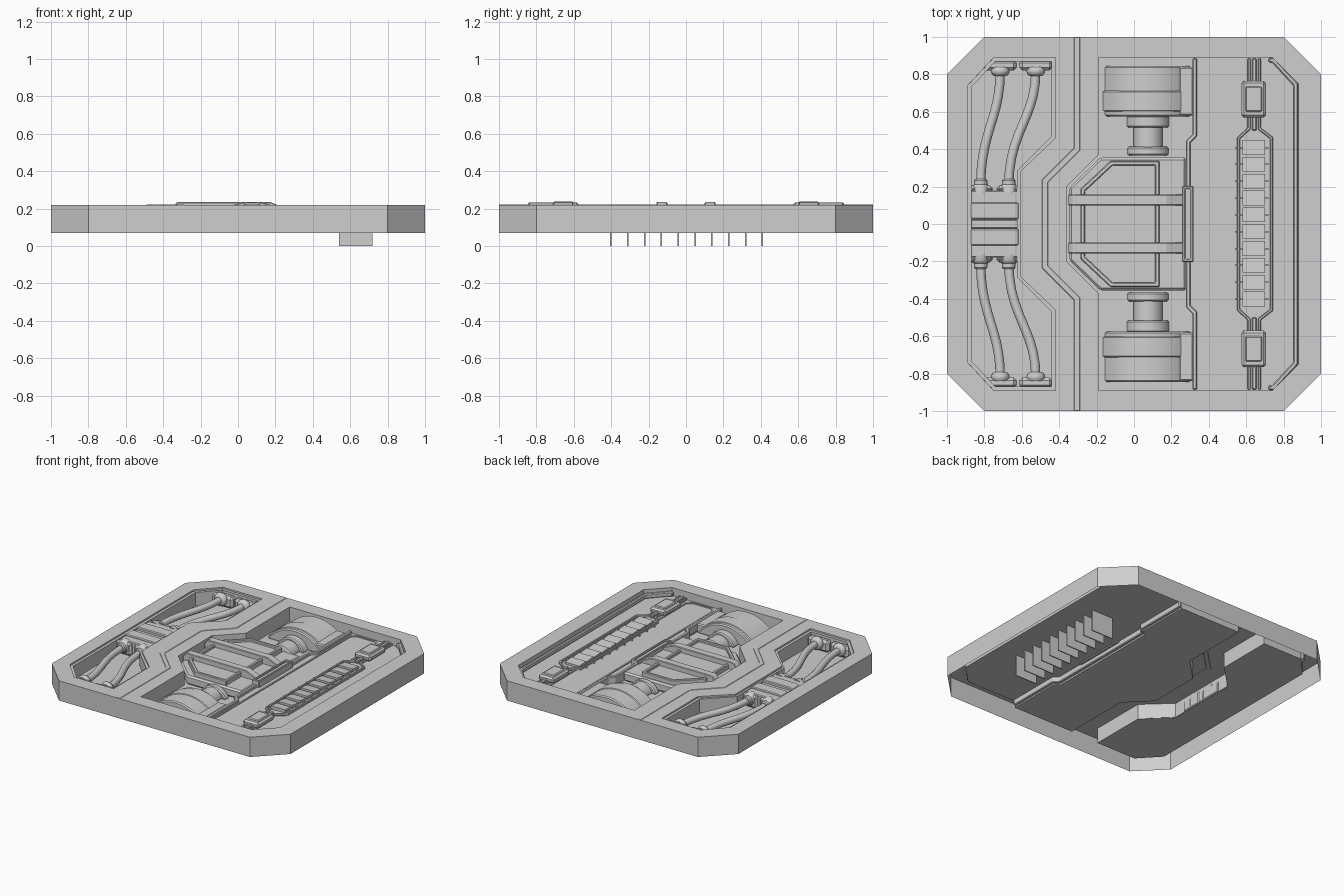
import bpy, bmesh, math
from mathutils import Vector

if "Cube" in bpy.data.objects:
    bpy.data.objects.remove(bpy.data.objects["Cube"])

GREY = bpy.data.materials.new("light_grey")
GREY.diffuse_color = (0.62, 0.62, 0.62, 1)
GREY.use_nodes = True
GREY.node_tree.nodes["Principled BSDF"].inputs["Base Color"].default_value = GREY.diffuse_color
TOP, BASE = 0.22, 0.07            # rim top, shell bottom
LEFT, MID, RIGHT = 0.105, 0.11, 0.16   # pocket floors


def finish(name, bm, bevel=0.0, smooth=False):
    bmesh.ops.recalc_face_normals(bm, faces=bm.faces)
    me = bpy.data.meshes.new(name)
    bm.to_mesh(me)
    bm.free()
    me.materials.append(GREY)
    ob = bpy.data.objects.new(name, me)
    bpy.context.collection.objects.link(ob)
    if bevel:
        m = ob.modifiers.new("bevel", 'BEVEL')
        m.width, m.segments, m.limit_method = bevel, 1, 'ANGLE'
    if smooth:
        bpy.ops.object.select_all(action='DESELECT')
        ob.select_set(True)
        bpy.context.view_layer.objects.active = ob
        bpy.ops.object.shade_smooth_by_angle(angle=math.radians(35))
    return ob


def sweep(name, a, b, bevel=0.0, smooth=False):
    """Solid between two matching outlines."""
    bm = bmesh.new()
    va, vb = [bm.verts.new(p) for p in a], [bm.verts.new(p) for p in b]
    n = len(a)
    bm.faces.new(va)
    bm.faces.new(vb)
    for i in range(n):
        j = (i + 1) % n
        bm.faces.new((va[i], va[j], vb[j], vb[i]))
    return finish(name, bm, bevel, smooth)


def prism(name, pts, z0, z1, bevel=0.0):
    return sweep(name, [(x, y, z0) for x, y in pts], [(x, y, z1) for x, y in pts], bevel)


def box(name, x0, x1, y0, y1, z0, z1, bevel=0.0):
    return prism(name, [(x0, y0), (x1, y0), (x1, y1), (x0, y1)], z0, z1, bevel)


def mir(pts):
    """Complete an upper half outline with its mirror image in y."""
    return pts + [(x, -y) for x, y in reversed(pts)]


def ribbon(name, pts, width, z0, z1, closed=False, bevel=0.0):
    """Flat strip of constant width along a path."""
    n, sides = len(pts), ([], [])
    P = [Vector(p) for p in pts]
    for i in range(n):
        d0 = P[i] - P[i - 1] if (closed or i) else P[1] - P[0]
        d1 = P[(i + 1) % n] - P[i] if (closed or i < n - 1) else d0
        d0, d1 = d0.normalized(), d1.normalized()
        n0, n1 = Vector((-d0.y, d0.x)), Vector((-d1.y, d1.x))
        m = (n0 + n1).normalized()
        m = m * (width / 2 / max(m.dot(n1), 0.3))
        sides[0].append(P[i] + m)
        sides[1].append(P[i] - m)
    bm = bmesh.new()
    V = [[bm.verts.new((p.x, p.y, z)) for p in s]
         for s, z in ((sides[0], z0), (sides[0], z1), (sides[1], z1), (sides[1], z0))]
    for i in range(n if closed else n - 1):
        j = (i + 1) % n
        for k in range(4):
            q = (k + 1) % 4
            bm.faces.new((V[k][i], V[k][j], V[q][j], V[q][i]))
    if not closed:
        bm.faces.new([v[0] for v in V])
        bm.faces.new([v[-1] for v in V])
    return finish(name, bm, bevel)


def arc(cx, y, w, z0, h, n=20):
    """Circle segment of half width w and height h standing on z0."""
    R = (w * w + h * h) / (2 * h)
    a = math.asin(min(1, w / R))
    return [(cx + R * math.sin(-a + 2 * a * i / n), y,
             z0 + h - R + R * math.cos(-a + 2 * a * i / n)) for i in range(n + 1)]


def lathe_y(name, x, z, rings, n=16):
    """Round part with its axis along y, from (y, radius) rings."""
    bm = bmesh.new()
    L = [[bm.verts.new((x + r * math.cos(2 * math.pi * k / n), y,
                        z + r * math.sin(2 * math.pi * k / n))) for k in range(n)] for y, r in rings]
    for p, q in zip(L, L[1:]):
        for k in range(n):
            bm.faces.new((p[k], p[(k + 1) % n], q[(k + 1) % n], q[k]))
    bm.faces.new(L[0])
    bm.faces.new(L[-1])
    return finish(name, bm, 0, True)


# Shell: octagonal plate with three pockets, hollow underneath
shell = prism("panel_shell", mir([(-1, .8), (-.8, 1), (.8, 1), (1, .8)]), BASE, TOP)
pockets = [
    (mir([(-.89, .74), (-.75, .89), (-.42, .89), (-.42, .46), (-.61, .28)]), LEFT),
    (mir([(-.36, .2), (-.19, .37), (-.19, .89), (.32, .89), (.32, .48), (.28, .44)]), MID),
    (mir([(.22, .89), (.74, .89), (.88, .75)]), RIGHT)]
for pts, z in pockets:
    cut = prism("pocket_cutter", pts, z, .4)
    m = shell.modifiers.new("cut", 'BOOLEAN')
    m.operation, m.object, m.solver = 'DIFFERENCE', cut, 'EXACT'
me = bpy.data.meshes.new_from_object(shell.evaluated_get(bpy.context.evaluated_depsgraph_get()))
shell.modifiers.clear()
bm = bmesh.new()
bm.from_mesh(me)
bmesh.ops.delete(bm, geom=[f for f in bm.faces if all(v.co.z < BASE + .002 for v in f.verts)], context='FACES')
bm.to_mesh(shell.data)
bm.free()
for o in [o for o in bpy.data.objects if o.name.startswith("pocket_cutter")]:
    bpy.data.objects.remove(o)

# Seam strip on the dividing ridge and thin lips around the pockets
ribbon("seam_strip", mir([(-.305, 1), (-.305, .4), (-.475, .23)]), .032, TOP - .005, TOP + .003, bevel=.003)
ribbon("left_pocket_lip", mir([(-.88, .735), (-.745, .88), (-.43, .88), (-.43, .465), (-.615, .28)]),
       .02, LEFT + .002, TOP - .012, True)
ribbon("right_pocket_lip", [(.72, .875), (.745, .875), (.865, .745), (.865, -.745), (.745, -.875), (.72, -.875)],
       .025, RIGHT + .001, .195, bevel=.006)
ribbon("step_lip", mir([(.325, .885), (.325, .475), (.29, .44)]), .025, RIGHT - .04, .18, bevel=.005)

# Right platform: raised outline, slatted vent and clamps
ribbon("platform_outline", mir([(.355, .83), (.39, .865), (.55, .865), (.585, .83)]),
       .012, RIGHT + .001, RIGHT + .008, True)
ribbon("vent_frame", mir([(.615, .885), (.615, .51), (.56, .46)]), .016, RIGHT + .001, RIGHT + .02, bevel=.004)
ribbon("vent_frame_outer", mir([(.67, .885), (.67, .51), (.735, .46)]), .016, RIGHT + .001, RIGHT + .02, bevel=.004)
for i in range(10):
    y = -.44 + i * .09
    x0, x1 = .58, .70
    slat = [(y, .163), (y + .078, .163), (y + .078, .178), (y, .186)]
    sweep("vent_slat", [(x0, a, z) for a, z in slat], [(x1, a, z) for a, z in slat])
    fin = [(y + .035, .001), (y + .043, .001), (y + .043, .17), (y + .035, .17)]
    fin = [(a, max(z, 0)) for a, z in fin]
    sweep("vent_fin", [(.54, a, max(z - .001, 0)) for a, z in fin], [(.72, a, max(z - .001, 0)) for a, z in fin])
for s in (1, -1):
    y0, y1 = sorted((s * .57, s * .765))
    box("vent_clamp", .575, .705, y0, y1, RIGHT + .001, .205, .012)
    box("vent_clamp_plate", .595, .685, y0 + .03, y1 - .03, .2, .213, .006)
    y0, y1 = sorted((s * .5, s * .885))
    box("vent_rod", .63, .655, y0, y1, RIGHT + .001, .185, .005)

# Drums with stepped shafts in the middle pocket
for s in (1, -1):
    for name, y0, y1, w, h in (("drum", .575, .845, .235, .122), ("drum_band", .60, .715, .245, .126),
                               ("shaft_collar", .515, .58, .115, .085), ("shaft", .40, .53, .08, .07),
                               ("shaft_foot", .365, .415, .112, .075)):
        sweep(name, arc(.075, s * y0, w, MID + .001, h), arc(.075, s * y1, w, MID + .001, h), .008, True)
    y0, y1 = sorted((s * .58, s * .84))
    box("drum_side_block", .24, .318, y0, y1, MID + .001, .18, .008)

# Central hub: angular body, raised frame, two straps and a latch
prism("hub_body", mir([(-.345, .195), (-.18, .355), (.28, .355)]), MID + .001, .18, .012)
prism("hub_plate", mir([(-.27, .18), (-.12, .325), (.12, .325)]), .17, .197, .008)
ribbon("hub_frame", mir([(-.275, .18), (-.12, .325), (.125, .325)]), .024, .17, .215, True, .005)
for s in (1, -1):
    y0, y1 = s * .1, s * .157
    prof = [(-.352, MID + .01), (-.352, .205), (-.325, .235), (.175, .235), (.27, .195), (.27, MID + .01)]
    sweep("hub_strap", [(x, y0, z) for x, z in prof], [(x, y1, z) for x, z in prof], .004)
ribbon("hub_latch", [(.267, .195), (.31, .195), (.31, -.195), (.267, -.195)], .016, .15, .21, True, .004)
box("hub_latch_core", .267, .31, -.195, .195, .15, .198)

# Hose junction block in the left pocket
prof = [(-.888, LEFT + .001), (-.888, .185), (-.86, .212), (-.63, .212), (-.597, .185), (-.597, LEFT + .001)]
for y0, y1, dz in ((.105, .18, -.004), (.025, .115, .006), (-.025, .025, -.012), (-.115, -.025, .006), (-.18, -.105, -.004)):
    sweep("junction_block", [(x, y0, z + (dz if z > .15 else 0)) for x, z in prof],
          [(x, y1, z + (dz if z > .15 else 0)) for x, z in prof], .006)

# Hoses, their couplings and end brackets
HZ = .165
for s in (1, -1):
    for xa, xb in ((-.82, -.715), (-.67, -.525)):
        cu = bpy.data.curves.new("hose", 'CURVE')
        cu.dimensions, cu.bevel_depth, cu.bevel_resolution, cu.resolution_u = '3D', .025, 3, 10
        sp = cu.splines.new('BEZIER')
        sp.bezier_points.add(1)
        for p, x, y, t in zip(sp.bezier_points, (xa, xb), (.2, .82), (.3, .26)):
            p.co = (x, s * y, HZ)
            p.handle_left = (x, s * (y - t), HZ)
            p.handle_right = (x, s * (y + t), HZ)
        cu.materials.append(GREY)
        bpy.context.collection.objects.link(bpy.data.objects.new("hose", cu))
        lathe_y("hose_coupling", xa, HZ, [(s * y, r) for y, r in
                ((.16, .05), (.195, .05), (.208, .042), (.212, .036), (.232, .036), (.24, .03))])
        lathe_y("hose_end", xb, HZ, [(s * y, r) for y, r in
                ((.79, .03), (.798, .042), (.812, .05), (.825, .05), (.84, .04))])
        y0, y1 = sorted((s * .82, s * .878))
        box("hose_bracket", xb - .09, xb + .09, y0, y1, LEFT + .001, .195, .018)
        y0, y1 = sorted((s * .17, s * .205))
        box("junction_flange", xa - .065, xa + .065, y0, y1, LEFT + .001, .205, .015)
